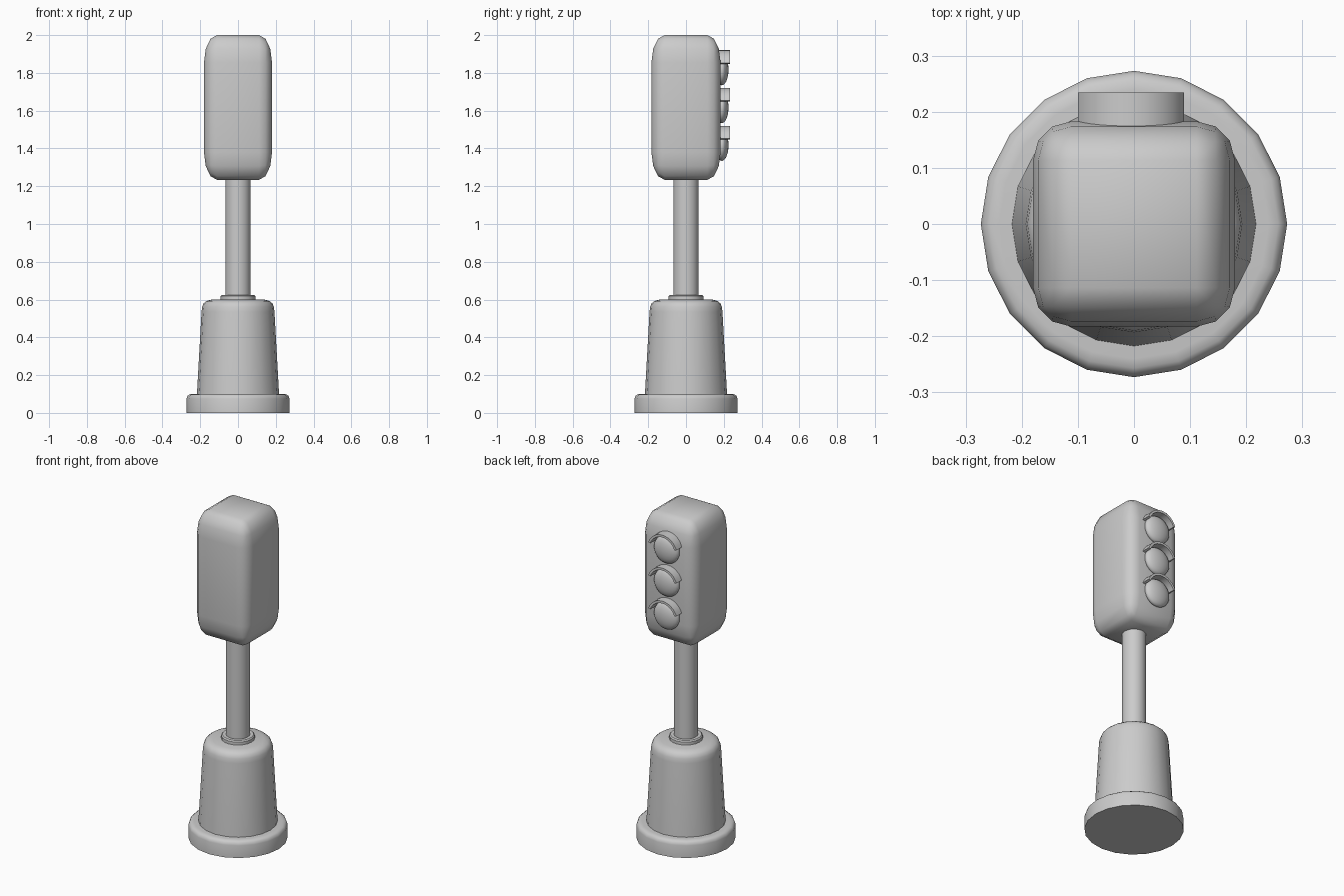
import bpy, bmesh, math
from mathutils import Matrix

if "Cube" in bpy.data.objects:
    bpy.data.objects.remove(bpy.data.objects["Cube"])


def finish(bm, name, angle=40):
    bmesh.ops.recalc_face_normals(bm, faces=bm.faces)
    me = bpy.data.meshes.new(name)
    bm.to_mesh(me)
    bm.free()
    ob = bpy.data.objects.new(name, me)
    bpy.context.collection.objects.link(ob)
    me.shade_smooth()
    me.set_sharp_from_angle(angle=math.radians(angle))
    return ob


def lathe(name, profile, sides=20):
    """Revolve an (r, z) outline about z and cap both ends."""
    bm = bmesh.new()
    rings = []
    for r, z in profile:
        rings.append([bm.verts.new((r * math.cos(a), r * math.sin(a), z))
                      for a in (2 * math.pi * i / sides for i in range(sides))])
    for lo, hi in zip(rings, rings[1:]):
        for i in range(sides):
            j = (i + 1) % sides
            bm.faces.new((lo[i], lo[j], hi[j], hi[i]))
    bm.faces.new(rings[0][::-1])
    bm.faces.new(rings[-1])
    return finish(bm, name)


def visor(name, x, z, r_in, r_out, y0, y1, start, steps=12):
    """Curved hood: an arc strip with thickness, running along y."""
    bm = bmesh.new()
    sections = []
    for i in range(steps + 1):
        a = math.radians(start + (180 - 2 * start) * i / steps)
        sections.append([bm.verts.new((x + r * math.cos(a), y, z + r * math.sin(a)))
                         for r, y in ((r_in, y0), (r_out, y0), (r_out, y1), (r_in, y1))])
    for a, b in zip(sections, sections[1:]):
        for i in range(4):
            j = (i + 1) % 4
            bm.faces.new((a[i], a[j], b[j], b[i]))
    bm.faces.new(sections[0])
    bm.faces.new(sections[-1])
    return finish(bm, name)


# Base, pedestal, collar and pole
lathe("base_plate", [(.273, 0), (.273, .075), (.268, .09), (.257, .098), (.24, .1)])
lathe("pedestal", [(.218, .09), (.193, .535), (.19, .562), (.182, .58),
                   (.168, .592), (.14, .6)])
lathe("collar", [(.092, .59), (.092, .618), (.086, .625)])
lathe("pole", [(.067, .6), (.067, 1.26)])

# Signal housing: bevelled unit cube stretched tall
bm = bmesh.new()
bmesh.ops.create_cube(bm, size=1)
bmesh.ops.bevel(bm, geom=bm.edges[:], offset=.19, segments=3, profile=.5, affect='EDGES')
bmesh.ops.transform(bm, verts=bm.verts,
                    matrix=Matrix.Translation((0, 0, 1.617)) @ Matrix.Diagonal((.36, .366, .766, 1)))
finish(bm, "housing", 60)

# Three lamps with hoods on the back face
for i, part in enumerate(("top", "middle", "bottom")):
    z = 1.82 - .2 * i
    bm = bmesh.new()
    bmesh.ops.create_uvsphere(bm, u_segments=24, v_segments=12, radius=1)
    bmesh.ops.transform(bm, verts=bm.verts,
                        matrix=Matrix.Translation((-.005, .19, z - .003)) @ Matrix.Diagonal((.083, .035, .083, 1)))
    finish(bm, part + "_lens")
    visor(part + "_visor", -.005, z, .086, .1, .17, .234, 19)
